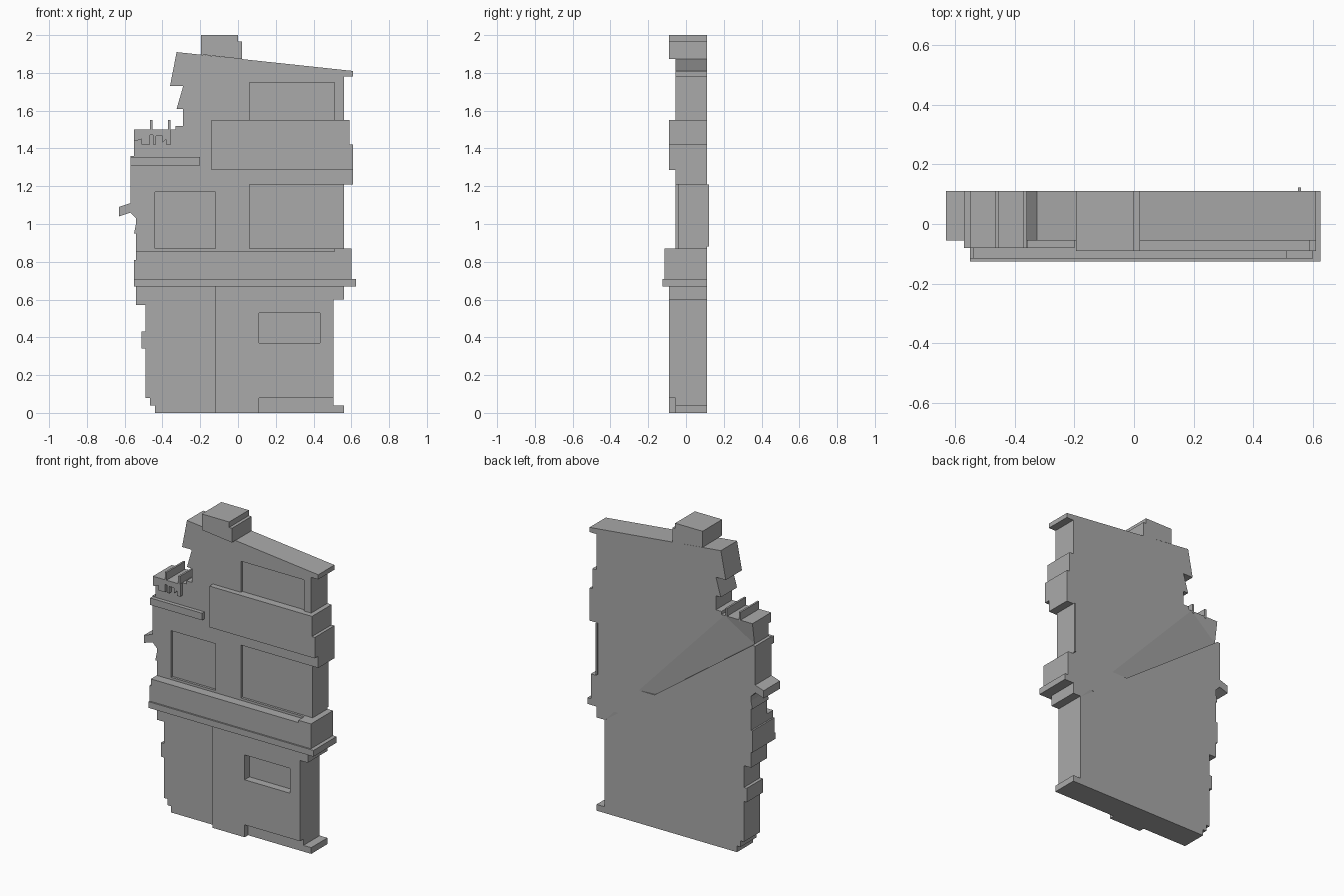
import bpy
import bmesh
from mathutils import Vector

if "Cube" in bpy.data.objects:
    bpy.data.objects.remove(bpy.data.objects["Cube"], do_unlink=True)

grey = bpy.data.materials.new("plain grey")
grey.use_nodes = True
grey.diffuse_color = (0.4, 0.4, 0.4, 1)
grey.node_tree.nodes["Principled BSDF"].inputs["Base Color"].default_value = grey.diffuse_color

BACK = 0.11
WALL = -0.055      # upper wall plane
BASE = -0.09       # ground floor and raised panel plane
GLASS = -0.04      # window plane


def finish(name, bm):
    bmesh.ops.recalc_face_normals(bm, faces=bm.faces)
    mesh = bpy.data.meshes.new(name)
    bm.to_mesh(mesh)
    bm.free()
    mesh.materials.append(grey)
    ob = bpy.data.objects.new(name, mesh)
    bpy.context.collection.objects.link(ob)
    return ob


def prism(name, outline, front, back=BACK):
    """Extrude an (x, z) outline from front to back."""
    bm = bmesh.new()
    face = bm.faces.new([bm.verts.new((x, front, z)) for x, z in outline])
    out = bmesh.ops.extrude_face_region(bm, geom=[face])
    moved = [v for v in out["geom"] if isinstance(v, bmesh.types.BMVert)]
    bmesh.ops.translate(bm, verts=moved, vec=(0, back - front, 0))
    return finish(name, bm)


def block(name, x0, x1, z0, z1, front, back=BACK):
    return prism(name, [(x0, z0), (x1, z0), (x1, z1), (x0, z1)], front, back)


def cut(target, cutter):
    mod = target.modifiers.new(cutter.name, 'BOOLEAN')
    mod.operation = 'DIFFERENCE'
    mod.solver = 'EXACT'
    mod.object = cutter
    cutter.hide_render = True
    cutter.hide_set(True)
    cutter.display_type = 'WIRE'


# Main wall silhouette: right edge going up, then the ragged left edge down
right_edge = [(-.44, 0), (.56, 0), (.56, .04), (.505, .04), (.505, .6), (.56, .6),
              (.56, 1.21), (.61, 1.21), (.61, 1.42), (.59, 1.42), (.59, 1.55),
              (.56, 1.55), (.56, 1.78), (.61, 1.78), (.61, 1.81)]
left_edge = [(-.325, 1.91), (-.36, 1.73), (-.29, 1.73), (-.325, 1.61), (-.29, 1.61),
             (-.29, 1.52), (-.33, 1.52), (-.33, 1.5), (-.55, 1.5), (-.55, 1.36),
             (-.57, 1.36), (-.57, 1.11), (-.63, 1.09), (-.63, 1.04), (-.57, 1.06),
             (-.54, 1.03), (-.54, 1.0), (-.55, .95), (-.54, .95), (-.54, .57),
             (-.49, .57), (-.49, .43), (-.51, .43), (-.51, .34), (-.49, .34),
             (-.49, .08), (-.465, .08), (-.465, .04), (-.44, .04)]
wall = prism("main_wall", right_edge + left_edge, WALL)

# Ground floor front, with a low opening at the foot
ground = prism("ground_floor_front",
               [(-.12, 0), (.11, 0), (.11, .08), (.505, .08), (.505, .6),
                (.56, .6), (.56, .69), (-.12, .69)], BASE, WALL)

# Recessed windows
windows = {
    "upper_window": (.06, .51, 1.55, 1.75),
    "middle_left_window": (-.44, -.12, .87, 1.17),
    "middle_right_window": (.06, .6, .87, 1.21),
    "ground_window": (.11, .435, .37, .53),
}
for name, rect in windows.items():
    cutter = block(name + "_cutter", *rect, -.2, GLASS)
    cut(wall, cutter)
    if name == "ground_window":
        cut(ground, cutter)

# Shallow dent on the back
bm = bmesh.new()
rim = [(.5, .6), (-.35, 1.5), (-.55, 1.5), (-.55, 1.36)]
for y in (BACK, BACK + .03):
    for x, z in rim:
        bm.verts.new((x, y, z))
bm.verts.new(Vector((-.55, BACK - .022, 1.36)))
hull = bmesh.ops.convex_hull(bm, input=bm.verts)
cut(wall, finish("back_dent_cutter", bm))

# Thin strip at the side of the middle right window
block("window_side_strip", .55, .56, .88, 1.21, GLASS, .122)

# Ledge bands between the floors
block("lower_ledge", -.55, .625, .67, .71, -.125)
prism("main_band", [(-.55, .71), (.6, .71), (.6, .87), (.51, .87), (.51, .855),
                    (-.54, .855), (-.54, .81), (-.55, .81)], -.115)

# Raised upper panel
prism("upper_panel", [(-.14, 1.285), (.61, 1.285), (.61, 1.42), (.59, 1.42),
                      (.59, 1.55), (-.14, 1.55)], BASE, WALL)

# Left side ledge
block("side_ledge", -.57, -.2, 1.31, 1.355, -.08, WALL)

# Balcony: notched front rail and two upright fins
prism("balcony_rail", [(-.55, 1.5), (-.55, 1.44), (-.54, 1.44), (-.51, 1.45),
                       (-.51, 1.42), (-.465, 1.42), (-.465, 1.47), (-.45, 1.47),
                       (-.45, 1.42), (-.435, 1.42), (-.435, 1.465), (-.4, 1.465),
                       (-.4, 1.43), (-.38, 1.45), (-.38, 1.42), (-.355, 1.42),
                       (-.355, 1.5)], -.08, WALL)
for i, x in enumerate((-.465, -.37)):
    block(f"balcony_fin_{i + 1}", x, x + .012, 1.49, 1.55, -.08)

# Chimney, stepped on one side and following the roof slope
prism("chimney", [(-.195, 1.897), (.02, 1.873), (.02, 1.965), (0, 1.965),
                  (0, 2), (-.195, 2)], BASE)
